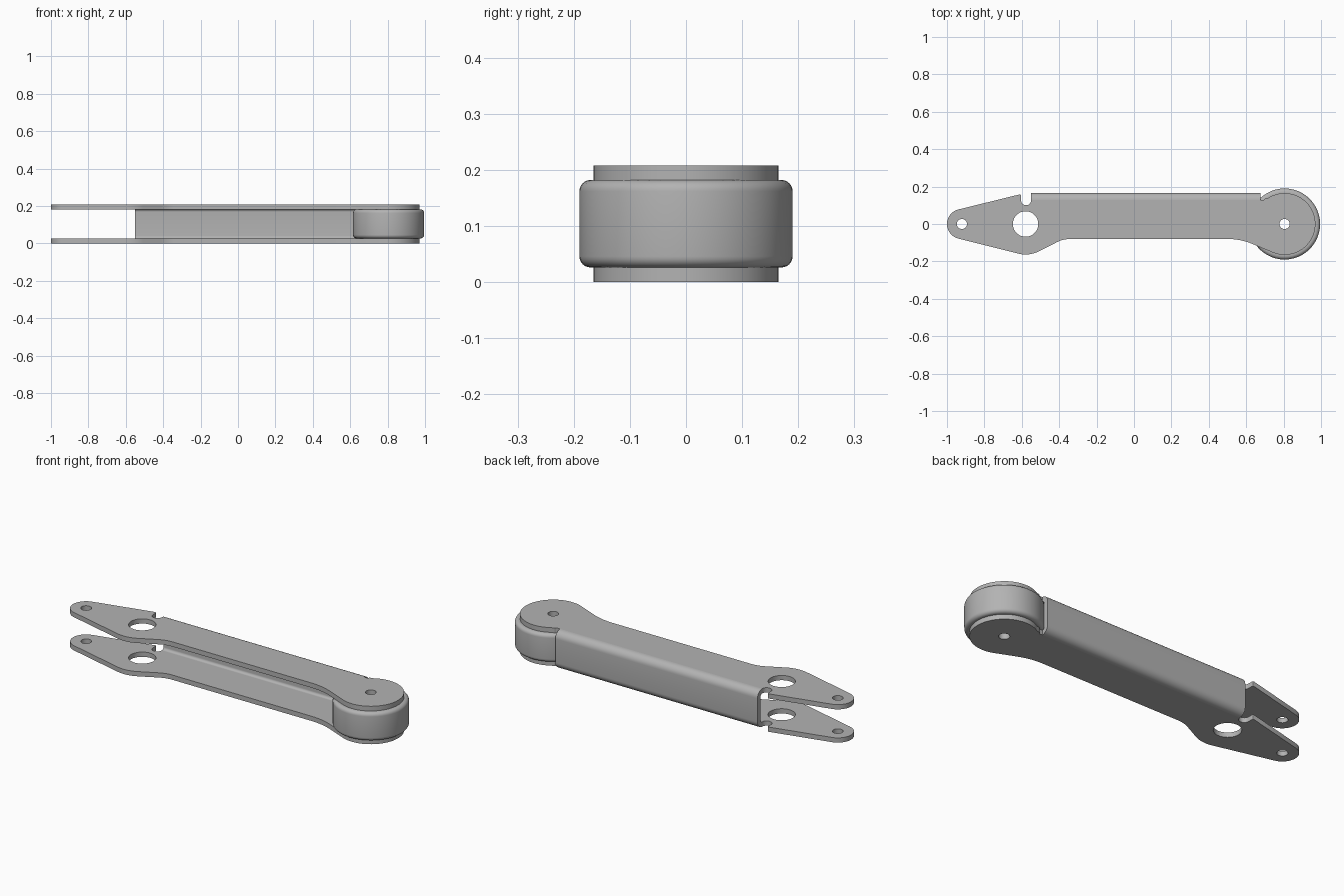
import bpy, bmesh, math
from mathutils import Matrix

cube = bpy.data.objects.get("Cube")
if cube:
    bpy.data.objects.remove(cube, do_unlink=True)

THICK, HEIGHT = 0.026, 0.208      # sheet thickness, overall height
BEND_Y, BEND_R = 0.127, 0.04      # where the sheet starts to bend, outer radius
WEB_X0, WEB_X1 = -0.55, 0.675     # ends of the back web
ROLLER_X, BORE = 0.805, 0.027


def material(name, grey):
    mat = bpy.data.materials.new(name)
    mat.use_nodes = True
    color = (grey, grey, grey, 1)
    mat.diffuse_color = color
    mat.node_tree.nodes["Principled BSDF"].inputs["Base Color"].default_value = color
    return mat


steel = material("grey steel", 0.45)


def arc(cx, cy, r, start, end, n=12):
    angles = [math.radians(start + (end - start) * i / n) for i in range(n + 1)]
    return [(cx + r * math.cos(a), cy + r * math.sin(a)) for a in angles]


def finish(obj):
    obj.data.materials.clear()
    obj.data.materials.append(steel)
    bpy.ops.object.select_all(action="DESELECT")
    obj.select_set(True)
    bpy.context.view_layer.objects.active = obj
    bpy.ops.object.shade_smooth_by_angle(angle=math.radians(35))


def prism(name, loops, depth, matrix):
    """Extrude a flat outline (first loop) with holes (other loops), centred on local z."""
    curve = bpy.data.curves.new(name, "CURVE")
    curve.dimensions = "2D"
    curve.fill_mode = "BOTH"
    curve.extrude = depth / 2
    for loop in loops:
        spline = curve.splines.new("POLY")
        spline.points.add(len(loop) - 1)
        for point, (x, y) in zip(spline.points, loop):
            point.co = (x, y, 0, 1)
        spline.use_cyclic_u = True
    obj = bpy.data.objects.new(name, curve)
    bpy.context.collection.objects.link(obj)
    bpy.ops.object.select_all(action="DESELECT")
    obj.select_set(True)
    bpy.context.view_layer.objects.active = obj
    bpy.ops.object.convert(target="MESH")
    obj = bpy.context.view_layer.objects.active
    bm = bmesh.new()
    bm.from_mesh(obj.data)
    bmesh.ops.remove_doubles(bm, verts=bm.verts, dist=1e-5)
    bmesh.ops.recalc_face_normals(bm, faces=bm.faces)
    bm.transform(matrix)
    bm.to_mesh(obj.data)
    bm.free()
    finish(obj)
    return obj


# Side plates: pointed fork end, slim arm, round roller end, relief notches
outline = (
    arc(-0.92, 0, 0.08, 104, 256, 20)
    + arc(-0.58, 0, 0.163, 256, 297)
    + arc(-0.34, -0.241, 0.161, 117, 90)
    + arc(0.5, -0.426, 0.346, 90, 67)
    + arc(ROLLER_X, 0, 0.165, 247, 482, 40)
    + [(0.701, 0.137)]
    + arc(0.688, 0.14, 0.013, -15, -90, 5)
    + [(WEB_X1, BEND_Y), (WEB_X0, BEND_Y)]
    + arc(-0.577, BEND_Y, 0.027, -15, -180, 10)
    + [(-0.604, 0.15), (-0.606, 0.156), (-0.612, 0.158)]
)
holes = [
    arc(-0.92, 0, BORE, 0, 345, 23),
    arc(-0.58, 0, 0.068, 0, 350, 35),
    arc(ROLLER_X, 0, BORE, 0, 345, 23),
]
for name, z in (("lower_plate", THICK / 2), ("upper_plate", HEIGHT - THICK / 2)):
    prism(name, [outline] + holes, THICK, Matrix.Translation((0, 0, z)))

# Back web with rounded bends joining the two plates
top = HEIGHT - BEND_R
inner = BEND_R - THICK
section = (
    arc(BEND_Y, BEND_R, BEND_R, -90, 0, 8)
    + arc(BEND_Y, top, BEND_R, 0, 90, 8)
    + arc(BEND_Y, top, inner, 90, 0, 8)
    + arc(BEND_Y, BEND_R, inner, 0, -90, 8)
)
along_x = (
    Matrix.Translation(((WEB_X0 + WEB_X1) / 2, 0, 0))
    @ Matrix.Rotation(math.pi / 2, 4, "Z")
    @ Matrix.Rotation(math.pi / 2, 4, "X")
)
prism("back_web", [section], WEB_X1 - WEB_X0, along_x)

# Roller: lathed ring with rounded rims and a bore
low, high, radius, rim = THICK, HEIGHT - THICK, 0.19, 0.02
profile = (
    [(BORE, low)]
    + arc(radius - rim, low + rim, rim, -90, 0, 6)
    + arc(radius - rim, high - rim, rim, 0, 90, 6)
    + [(BORE, high)]
)
bm = bmesh.new()
verts = [bm.verts.new((r, 0, z)) for r, z in profile]
edges = [bm.edges.new((a, b)) for a, b in zip(verts, verts[1:] + verts[:1])]
bmesh.ops.spin(bm, geom=verts + edges, cent=(0, 0, 0), axis=(0, 0, 1),
               angle=math.tau, steps=48, use_merge=True)
bmesh.ops.remove_doubles(bm, verts=bm.verts, dist=1e-5)
bmesh.ops.recalc_face_normals(bm, faces=bm.faces)
mesh = bpy.data.meshes.new("roller")
bm.to_mesh(mesh)
bm.free()
roller = bpy.data.objects.new("roller", mesh)
roller.location.x = ROLLER_X
bpy.context.collection.objects.link(roller)
finish(roller)
